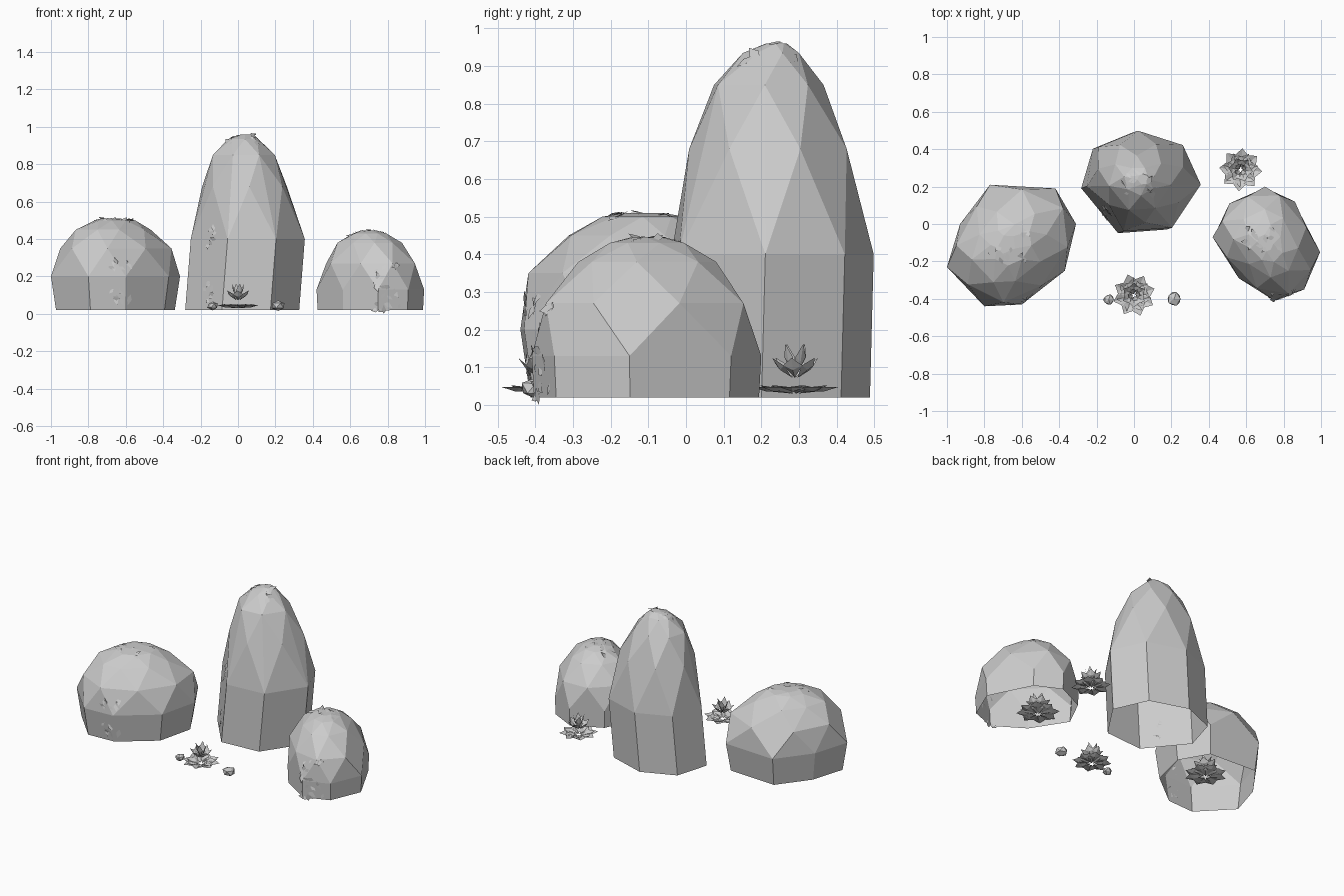
import bpy, bmesh, math, random
from mathutils import Vector, Matrix
from mathutils.bvhtree import BVHTree

random.seed(4)
cube = bpy.data.objects.get("Cube")
if cube:
    bpy.data.objects.remove(cube, do_unlink=True)

# One stone grey for everything
grey = bpy.data.materials.new("stone_grey")
grey.use_nodes = True
tone = (0.6, 0.6, 0.6, 1)
grey.diffuse_color = tone
grey.node_tree.nodes["Principled BSDF"].inputs["Base Color"].default_value = tone


def finish(bm, name):
    mesh = bpy.data.meshes.new(name)
    bm.to_mesh(mesh)
    bm.free()
    mesh.materials.append(grey)
    obj = bpy.data.objects.new(name, mesh)
    bpy.context.collection.objects.link(obj)
    return obj


def lichen(name, tree, patches):
    """Thin angular flakes lying on the rock surface around each patch centre."""
    bm = bmesh.new()
    for centre, spread, count in patches:
        for _ in range(count):
            offset = Vector([random.uniform(-s, s) for s in spread])
            point, normal, _, _ = tree.find_nearest(Vector(centre) + offset)
            tilt = Vector([random.uniform(-0.35, 0.35) for _ in range(3)])
            axis = (normal + tilt).normalized()
            turn = axis.to_track_quat('Z', 'Y').to_matrix() @ Matrix.Rotation(random.uniform(0, 6), 3, 'Z')
            size = random.uniform(0.015, 0.028)
            flake = [(-1, 0), (0, -0.6), (1.2, 0), (0, 0.6)]
            verts = [bm.verts.new(point + normal * 0.002 + turn @ Vector((x, y, 0)) * size) for x, y in flake]
            for v in verts:
                v.co.z = max(v.co.z, 0)
            bm.faces.new(verts)
    finish(bm, name)


def rock(name, centre, outline, levels, patches):
    """Faceted hollow boulder: hull of scaled outlines, every other one turned half a side."""
    bm = bmesh.new()
    c = Vector(centre)
    ring = [Vector(p) - c for p in outline]
    half = [(a + b) * 0.54 for a, b in zip(ring, ring[1:] + ring[:1])]
    for i, (z, scale, dx, dy) in enumerate(levels):
        for p in (half if i in (2, 4) else ring):
            q = c + p * scale + Vector((dx, dy))
            bm.verts.new((q.x, q.y, z))
    bmesh.ops.convex_hull(bm, input=bm.verts[:])
    floor = [f for f in bm.faces if all(v.co.z < 0.03 for v in f.verts)]
    bmesh.ops.delete(bm, geom=floor, context='FACES')
    loose = [v for v in bm.verts if not v.link_faces]
    bmesh.ops.delete(bm, geom=loose, context='VERTS')
    bmesh.ops.dissolve_limit(bm, angle_limit=math.radians(6), verts=bm.verts[:], edges=bm.edges[:])
    bmesh.ops.recalc_face_normals(bm, faces=bm.faces[:])
    tree = BVHTree.FromBMesh(bm)
    finish(bm, name)
    lichen(name + "_lichen", tree, patches)


rock("wide_rock", (-0.66, -0.11),
     [(-0.77, 0.21), (-0.42, 0.19), (-0.31, 0), (-0.37, -0.25),
      (-0.6, -0.43), (-0.8, -0.44), (-1, -0.23), (-0.93, 0)],
     [(0.02, 0.92, 0, 0), (0.2, 1, 0, 0), (0.35, 0.88, 0, 0),
      (0.45, 0.58, -0.01, -0.01), (0.5, 0.32, 0, 0), (0.51, 0.15, -0.02, 0)],
     [((-0.66, -0.12, 0.51), (0.1, 0.1, 0), 12), ((-0.62, -0.43, 0.18), (0.06, 0.03, 0.12), 16)])

rock("tall_rock", (0.03, 0.22),
     [(0, 0.5), (0.25, 0.42), (0.35, 0.2), (0.19, -0.04),
      (-0.08, -0.06), (-0.285, 0.19), (-0.22, 0.41)],
     [(0.02, 0.96, -0.01, 0), (0.4, 0.96, 0.02, 0.01), (0.68, 0.76, 0.01, 0.01),
      (0.85, 0.52, 0, 0), (0.935, 0.27, 0, 0.01), (0.96, 0.1, 0.02, 0.02)],
     [((0.02, 0.2, 0.92), (0.1, 0.06, 0.04), 12), ((-0.17, 0.04, 0.28), (0.03, 0.04, 0.22), 16)])

rock("small_rock", (0.7, -0.1),
     [(0.7, 0.2), (0.86, 0.12), (0.995, -0.15), (0.91, -0.35),
      (0.75, -0.41), (0.56, -0.29), (0.42, -0.07), (0.51, 0.11)],
     [(0.02, 0.98, 0, 0), (0.13, 1, 0, 0), (0.27, 0.9, 0, 0),
      (0.38, 0.6, 0, 0), (0.43, 0.34, 0, 0), (0.445, 0.15, 0, 0)],
     [((0.68, -0.06, 0.44), (0.1, 0.08, 0), 12), ((0.8, -0.4, 0.13), (0.08, 0.03, 0.14), 22)])


def whorl(bm, count, phase, inner, outer, low, high, width):
    """Ring of pointed petals folded along the middle."""
    for i in range(count):
        spin = Matrix.Rotation(phase + math.tau * i / count, 3, 'Z')
        mid_r, mid_z = inner + (outer - inner) * 0.6, low + (high - low) * 0.5
        base, keel, tip, left, right = [bm.verts.new(spin @ Vector(p)) for p in (
            (inner, 0, low), (mid_r, 0, mid_z - 0.006), (outer, 0, high),
            (mid_r, width, mid_z + 0.006), (mid_r, -width, mid_z + 0.006))]
        for face in ((base, keel, left), (keel, tip, left), (base, right, keel), (keel, right, tip)):
            bm.faces.new(face)


def succulent(name, x, y, size, turn):
    bm = bmesh.new()
    whorl(bm, 8, turn, 0.015, 0.115, 0.035, 0.047, 0.037)
    whorl(bm, 7, turn + 0.4, 0.01, 0.095, 0.03, 0.052, 0.032)
    whorl(bm, 6, turn + 0.2, 0.008, 0.066, 0.072, 0.125, 0.026)
    whorl(bm, 4, turn, 0.006, 0.034, 0.08, 0.162, 0.018)
    bmesh.ops.transform(bm, matrix=Matrix.Diagonal((size, size, 1, 1)), verts=bm.verts[:])
    finish(bm, name).location = (x, y, 0)


succulent("front_succulent", 0, -0.38, 1, 0.3)
succulent("back_succulent", 0.57, 0.29, 1, 0.7)
succulent("small_rock_succulent", 0.61, -0.14, 1.1, 0)
succulent("wide_rock_succulent", -0.6, -0.07, 1.1, 0.5)


# Pebbles beside the front succulent
def pebble(name, x, y, radius):
    bm = bmesh.new()
    bmesh.ops.create_icosphere(bm, subdivisions=1, radius=radius)
    for v in bm.verts:
        v.co *= random.uniform(0.9, 1.1)
        v.co.z *= 0.75
    finish(bm, name).location = (x, y, 0.044)


pebble("left_pebble", 0.215, -0.4, 0.04)
pebble("right_pebble", -0.135, -0.405, 0.031)
